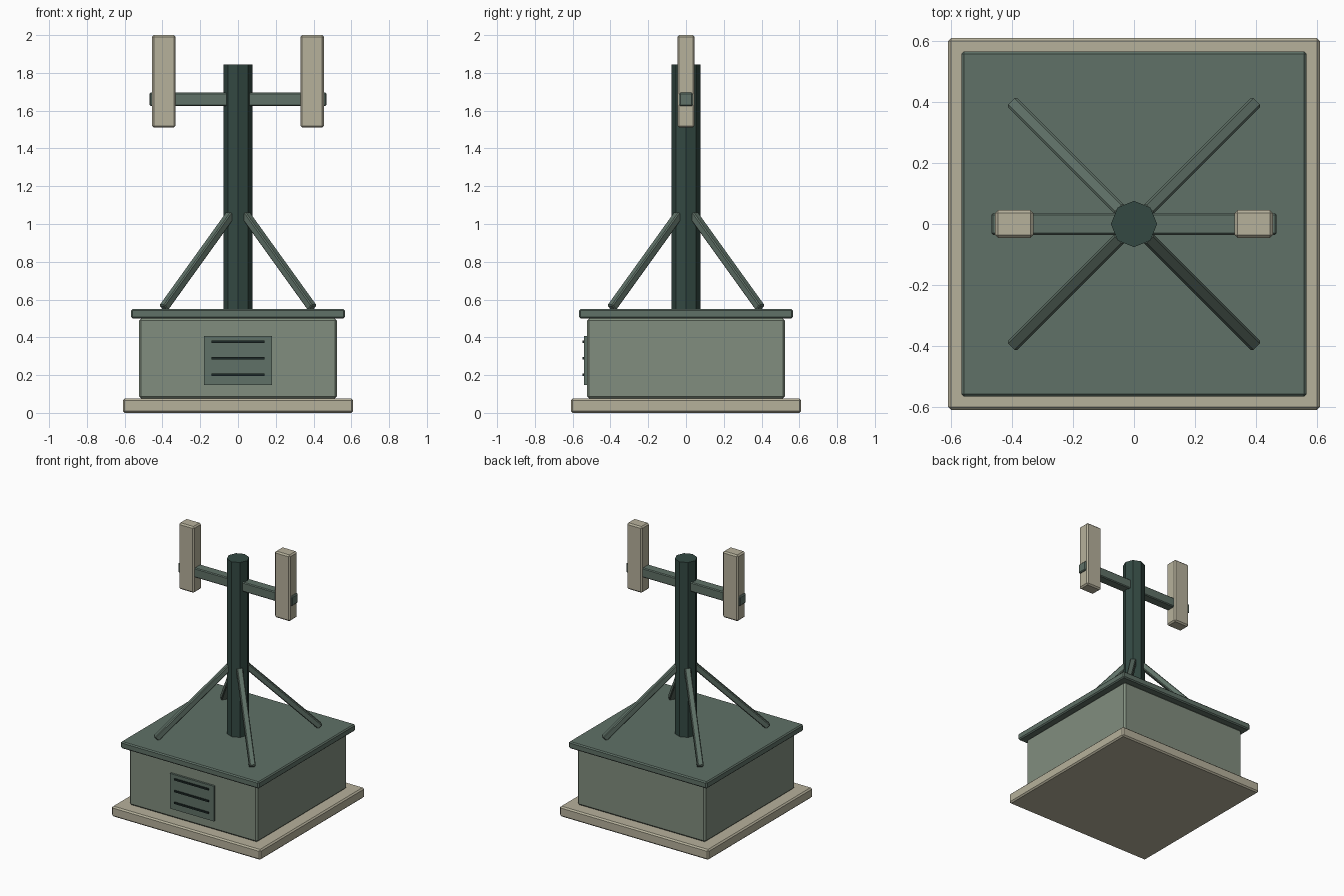
import bpy
import math
from mathutils import Vector

if "Cube" in bpy.data.objects:
    bpy.data.objects.remove(bpy.data.objects["Cube"])


def material(name, rgb):
    m = bpy.data.materials.new(name)
    m.diffuse_color = (*rgb, 1)
    m.use_nodes = True
    m.node_tree.nodes["Principled BSDF"].inputs["Base Color"].default_value = m.diffuse_color
    return m


CREAM = material("warm cream", (0.47, 0.44, 0.33))
SAGE = material("sage green", (0.22, 0.27, 0.21))
GREEN = material("grey green", (0.115, 0.165, 0.135))
DARK = material("dark green", (0.033, 0.066, 0.055))
BLACK = material("slot black", (0.012, 0.022, 0.02))


def box(name, lo, hi, mat, bevel=0.01):
    """Bevelled box between two corners."""
    lo, hi = Vector(lo), Vector(hi)
    bpy.ops.mesh.primitive_cube_add(size=1, location=(lo + hi) / 2)
    ob = bpy.context.object
    ob.name = name
    ob.scale = hi - lo
    bpy.ops.object.transform_apply(location=False, rotation=False, scale=True)
    if bevel:
        mod = ob.modifiers.new("edge", 'BEVEL')
        mod.width = bevel
        mod.segments = 1
    ob.data.materials.append(mat)
    return ob


# Stacked base, cabin and roof slab
box("base_slab", (-.61, -.61, 0), (.61, .61, .076), CREAM)
box("cabin_body", (-.525, -.525, .076), (.525, .525, .5), SAGE, .012)
box("roof_slab", (-.566, -.566, .5), (.566, .566, .55), GREEN, .008)

# Louvred vent on the front wall
box("vent_plate", (-.18, -.54, .148), (.18, -.52, .408), GREEN, 0)
for i, z in enumerate((.202, .289, .376)):
    box(f"vent_slot_{i}", (-.14, -.549, z - .006), (.14, -.535, z + .006), BLACK, 0)

# Faceted mast
bpy.ops.mesh.primitive_cylinder_add(vertices=8, radius=.076, depth=1.30,
                                    location=(0, 0, 1.195))
mast = bpy.context.object
mast.name = "mast"
mast.data.materials.append(DARK)

# Crossbar with an antenna panel at each end
box("crossbar", (-.468, -.036, 1.625), (.468, .036, 1.695), GREEN, .006)
for side, x in (("left", -.393), ("right", .393)):
    box(f"antenna_{side}", (x - .063, -.046, 1.51), (x + .063, .046, 2.0), CREAM)

# Four diagonal braces from the roof to the mast
for i in range(4):
    a = math.radians(45 + 90 * i)
    d = Vector((math.cos(a), math.sin(a), 0))
    foot = d * .558 + Vector((0, 0, .555))
    head = d * .055 + Vector((0, 0, 1.05))
    axis = head - foot
    h = axis.length / 2
    brace = box(f"brace_{i}", (-.021, -.021, -h), (.021, .021, h), GREEN, .006)
    brace.location = (foot + head) / 2
    tilt = math.atan2((head - foot).dot(d), axis.z)
    brace.rotation_euler = (0, tilt, a)
